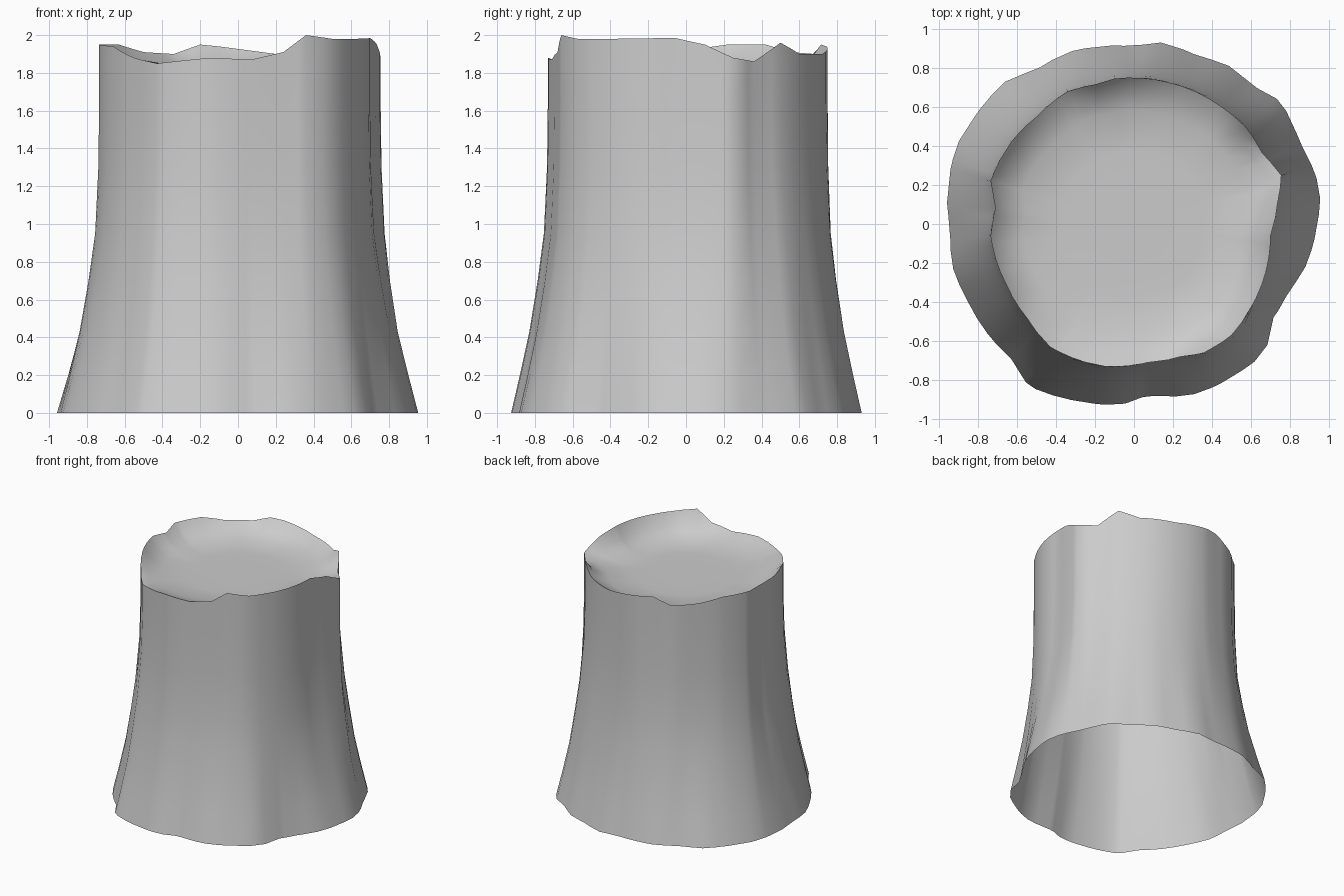
import bpy, bmesh, math

if "Cube" in bpy.data.objects:
    bpy.data.objects.remove(bpy.data.objects["Cube"])

SEG = 64

# Wavy foot outline (x, y)
base = [(.955,.17),(.94,0),(.86,-.26),(.80,-.33),(.70,-.50),(.70,-.58),(.66,-.67),
        (.54,-.76),(.32,-.87),(.06,-.88),(-.06,-.925),(-.33,-.90),(-.54,-.83),
        (-.63,-.69),(-.72,-.60),(-.85,-.40),(-.93,-.22),(-.94,-.02),(-.96,.14),
        (-.90,.42),(-.83,.53),(-.66,.73),(-.50,.79),(-.34,.88),(0,.91),(.14,.93),
        (.33,.86),(.51,.80),(.60,.71),(.75,.63),(.85,.42)]
# Broken rim outline, and its height in hundredths above 1.80
rim = [(.755,.25),(.735,.1),(.70,-.06),(.61,-.41),(.50,-.57),(.36,-.66),(.24,-.68),
       (.07,-.71),(-.15,-.73),(-.43,-.63),(-.55,-.48),(-.66,-.30),(-.735,-.06),
       (-.71,.08),(-.735,.22),(-.63,.42),(-.50,.55),(-.34,.68),(-.20,.715),(-.10,.745),
       (.20,.72),(.45,.60),(.57,.50),(.66,.36)]
rim_h = [8,15,18.5,18,18,20,11,7,8,5,8,14,15,13,15,15,11,10,15,14,10,10,16,6]


def polar(points, values=None):
    """Sorted (angle, value) table; value is the radius unless given."""
    table = sorted((math.atan2(y, x), values[i] if values else math.hypot(x, y))
                   for i, (x, y) in enumerate(points))
    tau = math.tau
    return ([(table[-1][0] - tau, table[-1][1])] + table
            + [(table[0][0] + tau, table[0][1])])


def sample(table, a):
    for (a0, v0), (a1, v1) in zip(table, table[1:]):
        if a0 <= a <= a1:
            return v0 + (v1 - v0) * (a - a0) / max(a1 - a0, 1e-6)


base_r, rim_r, rim_z = polar(base), polar(rim), polar(rim, rim_h)
angles = [-math.pi + math.tau * (i + .5) / SEG for i in range(SEG)]
# Snap the nearest segment to each rim point so the peaks stay sharp
for x, y in rim:
    a = math.atan2(y, x)
    k = min(range(SEG), key=lambda i: abs(angles[i] - a))
    angles[k] = a
angles.sort()

bm = bmesh.new()


def ring(radius, height):
    return [bm.verts.new((radius(a) * math.cos(a), radius(a) * math.sin(a), height(a)))
            for a in angles]


def top_z(a):
    return 1.8 + sample(rim_z, a) / 100


def wall_r(a, w, bulge):
    w += bulge * max(0, math.sin(2 * a)) ** 2
    return sample(base_r, a) * w + sample(rim_r, a) * (1 - w)


# Flared bark wall, open underneath: (height, share of foot outline, diagonal bulge)
rings = []
for z, w, b in [(0, 1, 0), (.2, .76, .02), (.43, .5, .05), (.7, .27, .09),
                (.95, .1, .1), (1.3, .02, .03), (1.65, 0, 0)]:
    rings.append(ring(lambda a: wall_r(a, w, b), lambda a: z))
rings.append(ring(lambda a: sample(rim_r, a), top_z))
# Sunken cut surface: (scale, height, share of rim height)
for s, z, w in [(.93, 1.85, .3), (.78, 1.82, 0), (.5, 1.81, 0), (.25, 1.81, 0)]:
    rings.append(ring(lambda a: sample(rim_r, a) * s,
                      lambda a: z * (1 - w) + top_z(a) * w))
for lo, hi in zip(rings, rings[1:]):
    for i in range(SEG):
        j = (i + 1) % SEG
        bm.faces.new((lo[i], lo[j], hi[j], hi[i]))
centre = bm.verts.new((0, 0, 1.81))
for i in range(SEG):
    bm.faces.new((rings[-1][i], rings[-1][(i + 1) % SEG], centre))

mesh = bpy.data.meshes.new("tree_stump")
bm.to_mesh(mesh)
bm.free()
stump = bpy.data.objects.new("tree_stump", mesh)
bpy.context.collection.objects.link(stump)
bpy.context.view_layer.objects.active = stump
stump.select_set(True)
bpy.ops.object.shade_smooth_by_angle(angle=math.radians(50))
